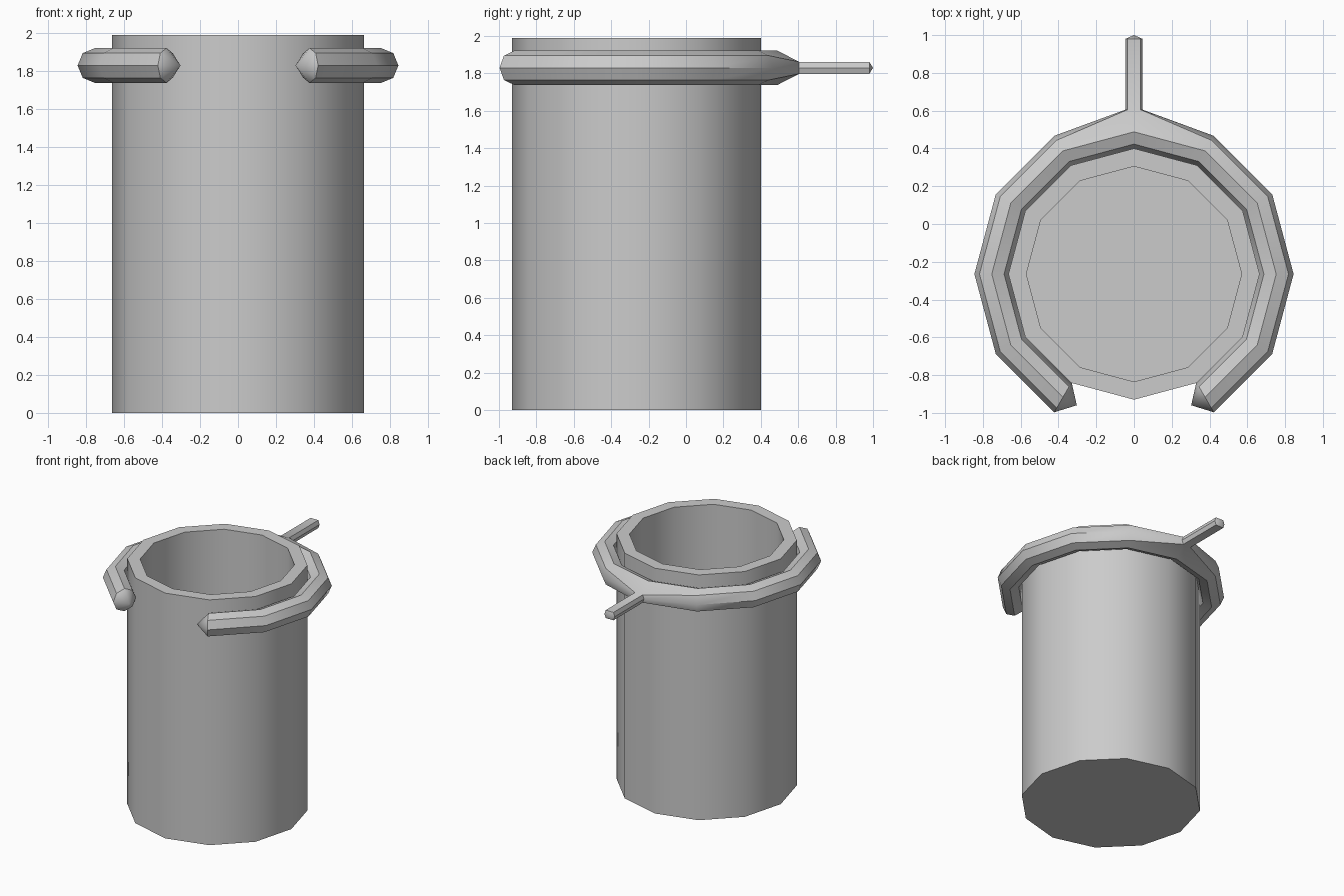
import bpy, bmesh
from math import sin, cos, radians

if "Cube" in bpy.data.objects:
    bpy.data.objects.remove(bpy.data.objects["Cube"])

CY = -0.265          # y of the cup axis
ZR = 1.83            # height of the ring


def finish(bm, name):
    bmesh.ops.recalc_face_normals(bm, faces=bm.faces)
    me = bpy.data.meshes.new(name)
    bm.to_mesh(me)
    bm.free()
    ob = bpy.data.objects.new(name, me)
    bpy.context.collection.objects.link(ob)
    bpy.ops.object.select_all(action='DESELECT')
    bpy.context.view_layer.objects.active = ob
    ob.select_set(True)
    bpy.ops.object.shade_smooth_by_angle(angle=radians(35))
    return ob


def bridge(bm, a, b):
    n = len(a)
    for i in range(n):
        j = (i + 1) % n
        bm.faces.new((a[i], a[j], b[j], b[i]))


def fan(bm, loop, tip):
    t = bm.verts.new(tip)
    for i in range(len(loop)):
        bm.faces.new((loop[i], loop[(i + 1) % len(loop)], t))


# Cup: twelve-sided hollow cylinder with a floor
bm = bmesh.new()
rings = []
for r, z in ((0.665, 0), (0.665, 1.99), (0.57, 1.99), (0.57, 0.1)):
    rings.append([bm.verts.new((r * cos(radians(30 * i)), CY + r * sin(radians(30 * i)), z))
                  for i in range(12)])
for a, b in zip(rings, rings[1:]):
    bridge(bm, a, b)
bm.faces.new(rings[0])
bm.faces.new(rings[-1])
finish(bm, "cup")

# Holder ring: open octagonal-section ring with a rear stem
bm = bmesh.new()
R, T = 0.753, 0.092
OUTER = (1, 0, 7)    # section corners that merge into the stem at the back


def corner(deg, k):
    a, p = radians(deg), radians(45 * k)
    r = R + T * cos(p)
    return (r * cos(a), CY + r * sin(a), ZR + T * sin(p))


def stem_loop(y):
    pts = ((0.035, 0.032), (0.046, 0), (0.035, -0.032),
           (-0.035, -0.032), (-0.046, 0), (-0.035, 0.032))
    return [bm.verts.new((x, y, ZR + z)) for x, z in pts]


root = stem_loop(0.605)
arrive, leave = [], []
for deg in range(-60, 241, 30):
    if deg == 90:
        base = {k: bm.verts.new(corner(deg, k)) for k in range(2, 7)}
        right = {**base, 1: root[0], 0: root[1], 7: root[2]}
        left = {**base, 1: root[5], 0: root[4], 7: root[3]}
        bm.faces.new((base[2], root[0], root[5]))
        bm.faces.new((base[6], root[3], root[2]))
    else:
        right = left = {k: bm.verts.new(corner(deg, k)) for k in range(8)}
    arrive.append([right[k] for k in range(8)])
    leave.append([left[k] for k in range(8)])
for a, b in zip(leave, arrive[1:]):
    bridge(bm, a, b)

# Pointed ring ends
for loop, s in ((arrive[0], 1), (leave[-1], -1)):
    x = s * (R * 0.5 - 0.085 * 0.866)
    fan(bm, loop, (x, CY - R * 0.866 - 0.085 * 0.5, ZR))

# Stem with pointed end
end = stem_loop(0.98)
bridge(bm, root, end)
fan(bm, end, (0, 1.0, ZR))
finish(bm, "holder_ring")
